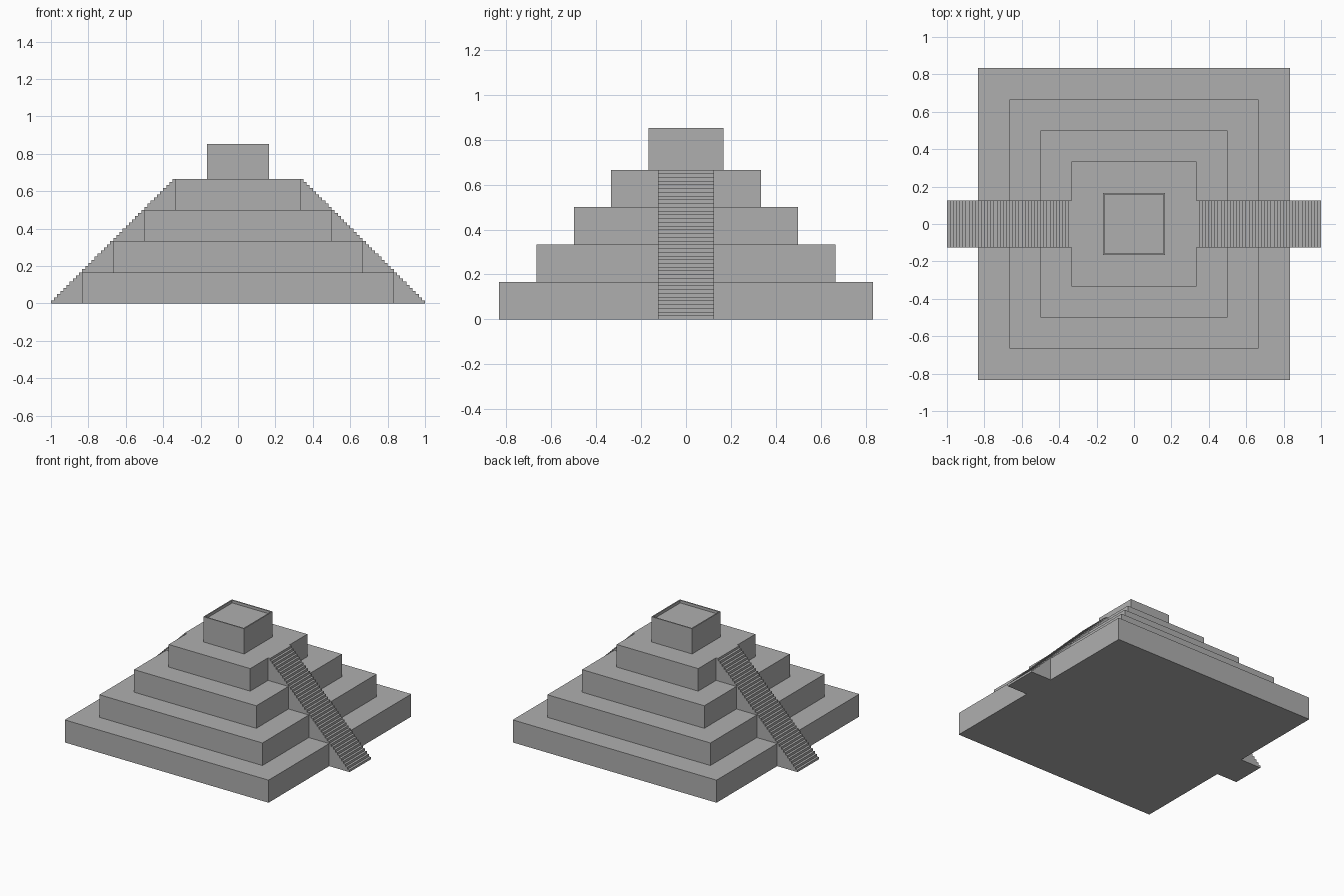
import bpy
import bmesh

cube = bpy.data.objects.get("Cube")
if cube:
    bpy.data.objects.remove(cube, do_unlink=True)

UNIT = 1 / 6            # tier height and setback
TIERS = 4
STEPS = 40
STAIR_HALF_WIDTH = 0.125

stone = bpy.data.materials.new("grey_stone")
stone.use_nodes = True
colour = (0.43, 0.43, 0.43, 1)
stone.diffuse_color = colour
stone.node_tree.nodes["Principled BSDF"].inputs["Base Color"].default_value = colour


def add_object(name, bm):
    bmesh.ops.recalc_face_normals(bm, faces=bm.faces)
    mesh = bpy.data.meshes.new(name)
    bm.to_mesh(mesh)
    bm.free()
    mesh.materials.append(stone)
    obj = bpy.data.objects.new(name, mesh)
    bpy.context.collection.objects.link(obj)


def block(half, bottom, top):
    bm = bmesh.new()
    bmesh.ops.create_cube(bm, size=1)
    bmesh.ops.scale(bm, vec=(2 * half, 2 * half, top - bottom), verts=bm.verts)
    bmesh.ops.translate(bm, vec=(0, 0, (top + bottom) / 2), verts=bm.verts)
    return bm


# Stepped platforms
for i in range(TIERS):
    add_object(f"tier_{i + 1}", block((5 - i) * UNIT, i * UNIT, (i + 1) * UNIT))

# Shrine with a sunken roof behind a thin parapet
roof = 5 * UNIT
parapet = 0.02
bm = block(UNIT, TIERS * UNIT, roof + parapet)
bm.normal_update()
top_face = max(bm.faces, key=lambda f: f.normal.z)
bmesh.ops.inset_region(bm, faces=[top_face], thickness=0.0125)
rim_verts = list(top_face.verts)
hole = bmesh.ops.extrude_discrete_faces(bm, faces=[top_face])["faces"][0]
bmesh.ops.translate(bm, vec=(0, 0, -parapet), verts=hole.verts)
add_object("shrine", bm)

# Solid staircases on both sides, extruded from a stepped profile
rise = TIERS * UNIT / STEPS
inner = 2 * UNIT
for name, side in (("left_stairs", 1), ("right_stairs", -1)):
    profile = [(inner, 0), (1, 0)]
    for i in range(STEPS):
        z = (i + 1) * rise
        profile += [(1 - i * rise, z), (1 - (i + 1) * rise, z)]
    bm = bmesh.new()
    face = bm.faces.new([bm.verts.new((side * x, -STAIR_HALF_WIDTH, z))
                         for x, z in profile])
    grown = bmesh.ops.extrude_face_region(bm, geom=[face])["geom"]
    bmesh.ops.translate(bm, vec=(0, 2 * STAIR_HALF_WIDTH, 0),
                        verts=[g for g in grown if isinstance(g, bmesh.types.BMVert)])
    add_object(name, bm)
